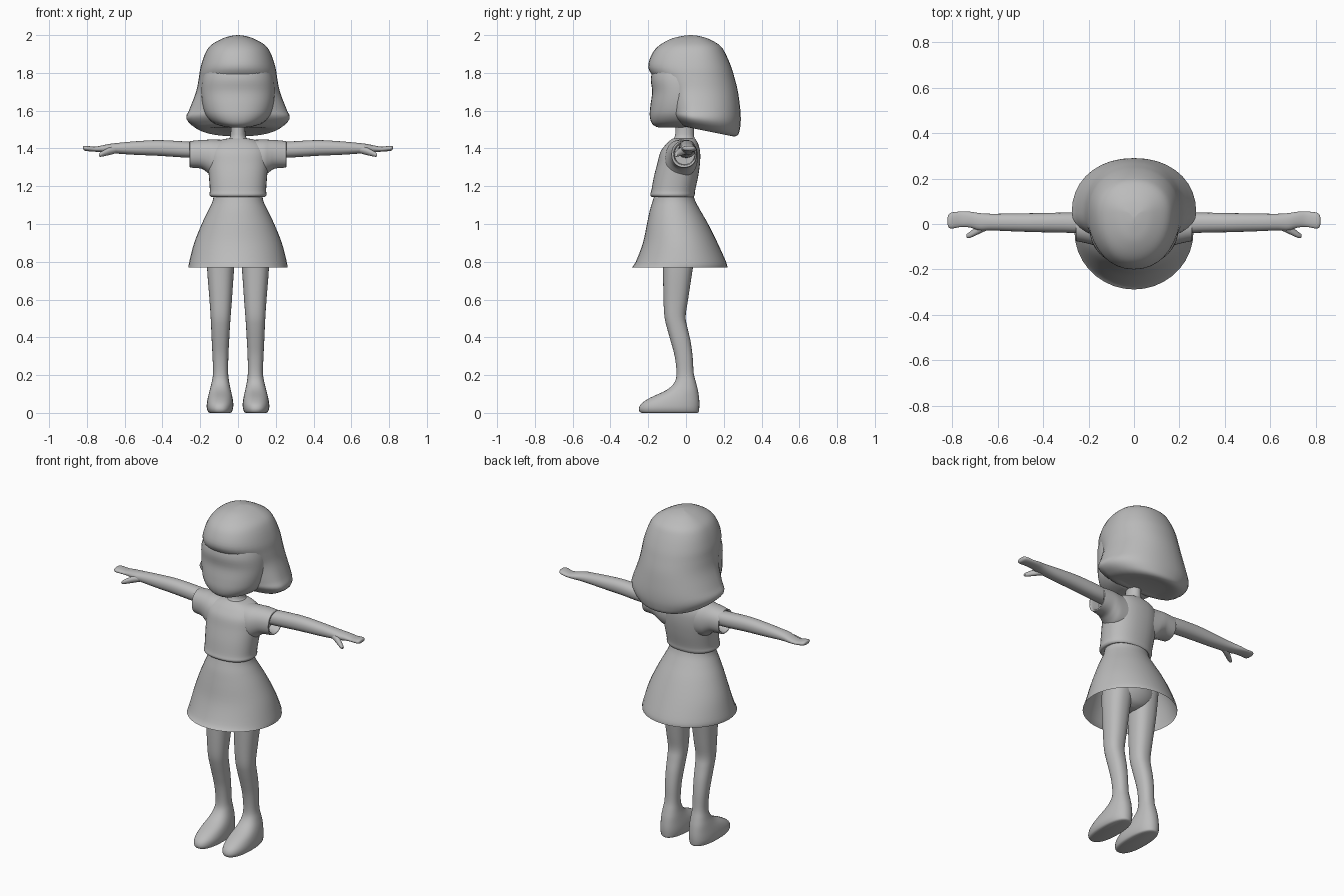
import bpy, bmesh, math

grey = bpy.data.materials.new("plain grey")
grey.diffuse_color = (0.5, 0.5, 0.5, 1)
SEG = 36


def spline(rows, steps):
    """Catmull-Rom interpolation through rows of numbers."""
    out = []
    for i in range(len(rows) - 1):
        p0, p1 = rows[max(i - 1, 0)], rows[i]
        p2, p3 = rows[i + 1], rows[min(i + 2, len(rows) - 1)]
        for s in range(steps):
            t = s / steps
            out.append([0.5 * (2 * b + (c - a) * t + (2 * a - 5 * b + 4 * c - d) * t * t
                               + (3 * b - a - 3 * c + d) * t ** 3)
                        for a, b, c, d in zip(p0, p1, p2, p3)])
    out.append(list(rows[-1]))
    return out


def loft(name, rows, axis="z", power=2.0, mid=None, caps=(True, True),
         mirror=False, steps=4, shape=None):
    """Rows are (t, a0, a1, b0, b1): extents of an oval section at t.
    axis z: a = x, b = y.   axis x: a = y, b = z."""
    bm = bmesh.new()
    rings = []
    for t, a0, a1, b0, b1 in spline(rows, steps):
        c = (b0 + b1) / 2 if mid is None else min(max(mid, b0), b1)
        ring = []
        for k in range(SEG):
            w = 2 * math.pi * k / SEG
            ca, sa = math.cos(w), math.sin(w)
            u = math.copysign(abs(ca) ** (2 / power), ca)
            v = math.copysign(abs(sa) ** (2 / power), sa)
            a = (a0 + a1) / 2 + u * (a1 - a0) / 2
            b = c + v * ((b1 - c) if v > 0 else (c - b0))
            co = (a, b, t) if axis == "z" else (t, a, b)
            ring.append(bm.verts.new(shape(*co) if shape else co))
        rings.append(ring)
    for r, q in zip(rings, rings[1:]):
        for k in range(SEG):
            n = (k + 1) % SEG
            bm.faces.new((r[k], r[n], q[n], q[k]))
    if caps[0]:
        bm.faces.new(rings[0][::-1])
    if caps[1]:
        bm.faces.new(rings[-1])
    if rows[-1][0] < rows[0][0]:
        bmesh.ops.reverse_faces(bm, faces=bm.faces[:])
    me = bpy.data.meshes.new(name)
    bm.to_mesh(me)
    bm.free()
    me.materials.append(grey)
    ob = bpy.data.objects.new(name, me)
    bpy.context.collection.objects.link(ob)
    if mirror:
        ob.modifiers.new("mirror", "MIRROR").use_mirror_merge = False
    bpy.ops.object.select_all(action="DESELECT")
    ob.select_set(True)
    bpy.context.view_layer.objects.active = ob
    bpy.ops.object.shade_smooth_by_angle(angle=math.radians(50))
    return ob


def sym(rows):
    """(z, half width, y0, y1) to full rows centred on x = 0."""
    return [(z, -w, w, y0, y1) for z, w, y0, y1 in rows]


# Bob haircut, its lower edge dipping toward the back
def dip(x, y, z):
    f = max(0, min(1, (1.6 - z) / 0.1))
    return x, y, z - 0.2 * f * (y - 0.16)


loft("hair", sym([
    (1.487, .12, .03, .20), (1.482, .18, .0, .25), (1.495, .225, -.035, .275),
    (1.525, .262, -.06, .286), (1.56, .274, -.075, .29), (1.61, .256, -.085, .287),
    (1.70, .222, -.11, .275), (1.77, .208, -.165, .258), (1.83, .198, -.2, .24),
    (1.90, .175, -.18, .21), (1.945, .145, -.142, .18), (1.98, .087, -.08, .12),
    (1.995, .04, -.02, .07), (2.0, .004, .02, .03)]), mid=.05, power=2.15, shape=dip)

# Blank face and head
loft("head", sym([
    (1.51, .03, -.13, -.03), (1.515, .075, -.158, .0), (1.535, .13, -.182, .03),
    (1.575, .17, -.192, .05), (1.63, .188, -.188, .06), (1.70, .195, -.179, .06),
    (1.77, .19, -.186, .06), (1.84, .17, -.17, .06)]), mid=-.02, power=2.2)

loft("neck", sym([(1.40, .07, -.08, .06), (1.445, .055, -.07, .05),
                  (1.475, .039, -.057, .042), (1.60, .04, -.05, .045)]))

# Shirt body with a rolled hem, and short open sleeves
loft("shirt", sym([
    (1.15, .12, -.16, .03), (1.143, .14, -.178, .04), (1.155, .151, -.189, .046),
    (1.18, .149, -.183, .049), (1.25, .154, -.17, .064), (1.32, .16, -.152, .074),
    (1.38, .16, -.136, .075), (1.42, .14, -.108, .066), (1.442, .10, -.085, .055),
    (1.453, .055, -.07, .045)]), power=2.3)
loft("sleeve", [
    (.06, -.11, .06, 1.24, 1.445), (.13, -.11, .062, 1.25, 1.447),
    (.165, -.098, .062, 1.275, 1.446), (.195, -.088, .06, 1.293, 1.445),
    (.245, -.077, .057, 1.298, 1.44), (.255, -.075, .055, 1.30, 1.438),
    (.25, -.065, .047, 1.31, 1.43), (.20, -.06, .045, 1.315, 1.425)],
    axis="x", power=2.2, mirror=True)

# Flared skirt, open below
loft("skirt", sym([
    (.77, .262, -.288, .219), (.80, .258, -.266, .212), (.90, .232, -.228, .167),
    (1.0, .192, -.207, .117), (1.07, .158, -.192, .077), (1.12, .135, -.177, .05),
    (1.16, .128, -.165, .037)]), caps=(False, True))
loft("hips", sym([(.775, .03, -.07, .0), (.80, .11, -.11, .04), (.87, .16, -.13, .07),
                  (1.0, .15, -.14, .06), (1.13, .12, -.14, .03)]))

# Legs flowing into plain feet
loft("leg", [
    (.90, .005, .165, -.125, .06), (.77, .02, .164, -.122, .037),
    (.60, .032, .151, -.119, .011), (.51, .039, .145, -.114, -.002),
    (.45, .043, .142, -.101, .008), (.38, .047, .139, -.081, .024),
    (.30, .051, .135, -.06, .035), (.21, .052, .132, -.05, .041),
    (.16, .046, .14, -.062, .053), (.12, .038, .150, -.105, .063),
    (.08, .029, .160, -.19, .069), (.05, .025, .165, -.235, .071),
    (.025, .026, .165, -.249, .07), (.006, .032, .158, -.245, .067),
    (.0, .042, .148, -.232, .058)], power=2.3, mirror=True)

# Arms ending in mitten hands with a thumb
loft("arm", [
    (.17, -.045, .045, 1.35, 1.43), (.28, -.039, .05, 1.352, 1.437),
    (.42, -.036, .048, 1.361, 1.444), (.54, -.032, .046, 1.366, 1.438),
    (.63, -.028, .045, 1.372, 1.43), (.68, -.028, .048, 1.376, 1.424),
    (.72, -.016, .054, 1.38, 1.416), (.76, -.013, .055, 1.383, 1.409),
    (.80, -.02, .051, 1.386, 1.414), (.815, -.015, .043, 1.39, 1.413),
    (.82, -.002, .03, 1.398, 1.408)], axis="x", power=2.2, mirror=True)
loft("thumb", [
    (.63, -.02, .02, 1.38, 1.415), (.67, -.038, .008, 1.368, 1.41),
    (.70, -.052, -.016, 1.361, 1.396), (.725, -.062, -.036, 1.356, 1.382),
    (.737, -.06, -.045, 1.357, 1.371)], axis="x", mirror=True)
